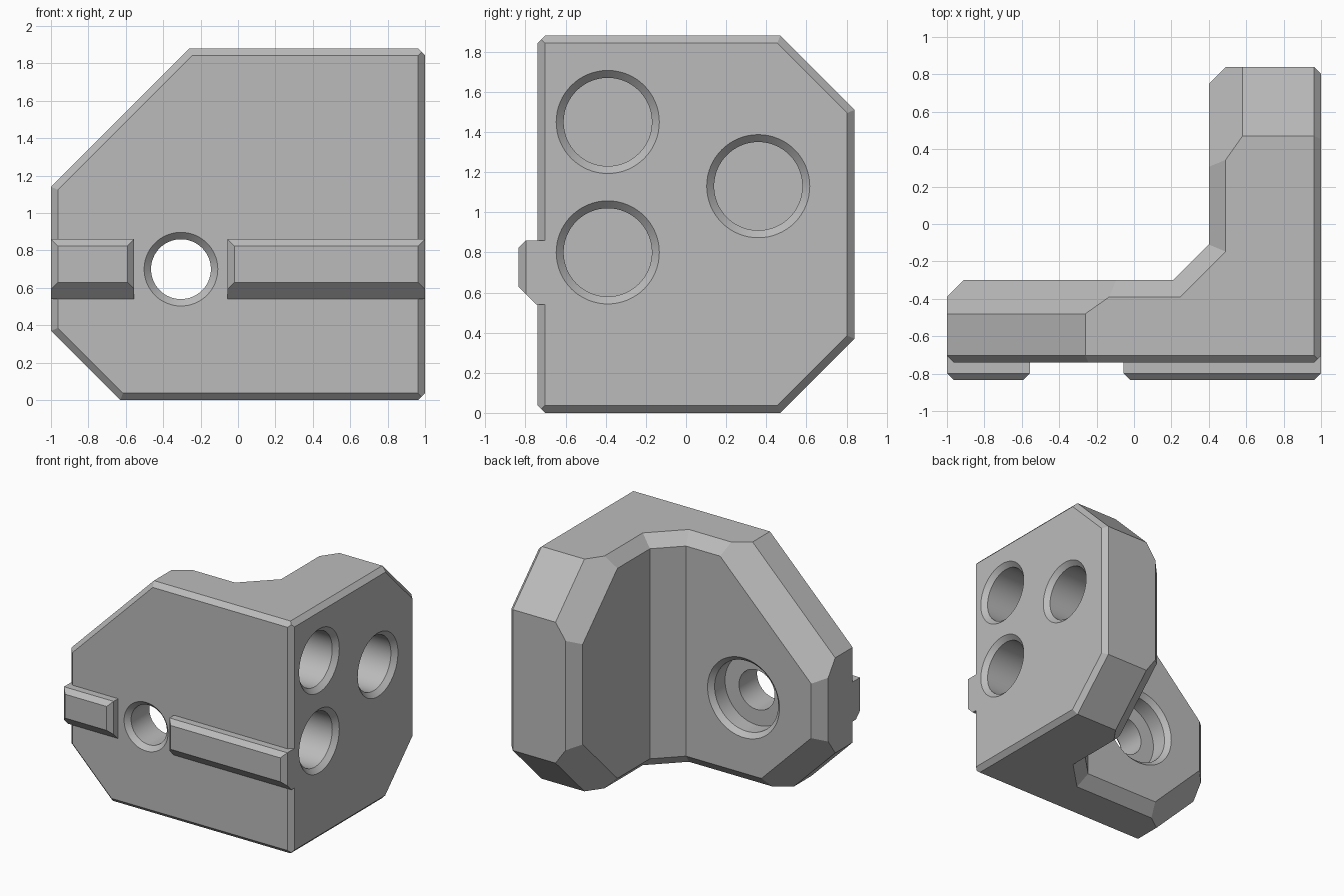
import bpy
import bmesh
import math
from mathutils import Vector

if "Cube" in bpy.data.objects:
    bpy.data.objects.remove(bpy.data.objects["Cube"])

grey = bpy.data.materials.new("plain_grey")
grey.use_nodes = True
GREY = (0.5, 0.5, 0.5, 1)
grey.diffuse_color = GREY
grey.node_tree.nodes["Principled BSDF"].inputs["Base Color"].default_value = GREY

SMALL, MID, BIG = 0.037, 0.09, 0.18
TOP, FRONT, BACK, END = 1.88, 0.74, 0.84, 1.0
INNER_Y, INNER_X = -0.30, 0.40
R = math.sqrt(0.5)


def new_object(name, bm):
    bmesh.ops.recalc_face_normals(bm, faces=bm.faces)
    mesh = bpy.data.meshes.new(name)
    bm.to_mesh(mesh)
    bm.free()
    obj = bpy.data.objects.new(name, mesh)
    bpy.context.collection.objects.link(obj)
    mesh.materials.append(grey)
    return obj


def convex(name, planes):
    """Solid kept on the inner side of every (normal, distance) plane."""
    bm = bmesh.new()
    bmesh.ops.create_cube(bm, size=8)
    for normal, dist in planes:
        n = Vector(normal)
        geom = bm.verts[:] + bm.edges[:] + bm.faces[:]
        bmesh.ops.bisect_plane(bm, geom=geom, dist=1e-5, plane_co=n * dist / n.length_squared,
                               plane_no=n, clear_outer=True)
        rim = [e for e in bm.edges if e.is_boundary]
        if rim:
            bmesh.ops.holes_fill(bm, edges=rim, sides=0)
    return new_object(name, bm)


def chamfer(a, b, size):
    """Plane that cuts the square edge between planes a and b."""
    return (Vector(a[0]) + Vector(b[0]), a[1] + b[1] - size)


def boolean(target, other, operation):
    mod = target.modifiers.new(operation, 'BOOLEAN')
    mod.operation = operation
    mod.solver = 'EXACT'
    mod.object = other
    bpy.context.view_layer.objects.active = target
    bpy.ops.object.modifier_apply(modifier=mod.name)
    bpy.data.objects.remove(other)


# Shared outer planes
top, bottom = ((0, 0, 1), TOP), ((0, 0, -1), 0)
front, right = ((0, -1, 0), FRONT), ((1, 0, 0), END)
left, back = ((-1, 0, 0), END), ((0, 1, 0), BACK)
inner_y, inner_x = ((0, 1, 0), INNER_Y), ((-1, 0, 0), -INNER_X)
outer_corner = [chamfer(front, right, SMALL)]
outer_corner += [chamfer(face, cap, SMALL) for face in (front, right) for cap in (top, bottom)]


def plate(name, outer, inner, end, slopes, others):
    planes = [top, bottom, outer, inner, end] + slopes + others + outer_corner
    planes += [chamfer(outer, p, SMALL) for p in [end] + slopes]
    planes += [chamfer(inner, p, MID) for p in (end, top, bottom)]
    planes += [chamfer(inner, p, BIG) for p in slopes]
    return convex(name, planes)


# Front plate with two sloped corners
front_slopes = [((-R, 0, R), (0.26 + TOP) * R), ((-R, 0, -R), 0.63 * R)]
body = plate("bracket_body", front, inner_y, left, front_slopes, [right])

# Side plate with two sloped corners
side_slopes = [((0, R, R), (0.47 + TOP) * R), ((0, R, -R), 0.47 * R)]
side = plate("side_plate", right, inner_x, back, side_slopes, [front])
boolean(body, side, 'UNION')

# Gusset across the inside corner
face = ((-R, R, 0), -0.51 * R)
gusset = convex("gusset", [top, bottom, face, ((1, 0, 0), 0.8), ((0, -1, 0), 0.6),
                           ((0, 1, 0), -0.02), chamfer(face, top, MID), chamfer(face, bottom, MID)])
boolean(body, gusset, 'UNION')


# Locating rails on the front
def rail(name, x0, x1):
    nose, roof = ((0, -1, 0), 0.835), ((0, 0, 1), 0.86)
    floor = ((0, 0, -1), -0.54)
    ends = [((-1, 0, 0), -x0), ((1, 0, 0), x1)]
    planes = [nose, roof, floor, ((0, 1, 0), -0.6), chamfer(nose, floor, MID)] + ends
    planes += [chamfer(nose, p, SMALL) for p in ends + [roof]]
    return convex(name, planes)


for name, x0, x1 in (("left_rail", -END, -0.555), ("right_rail", -0.055, END)):
    boolean(body, rail(name, x0, x1), 'UNION')


# Round cutters, as stepped profiles of (radius, depth) turned about an axis
def drill(origin, direction, profile, sides=64):
    bm = bmesh.new()
    d = Vector(direction)
    u = d.orthogonal().normalized()
    v = d.cross(u)
    rings = []
    for radius, depth in profile:
        angles = [2 * math.pi * i / sides for i in range(sides)]
        rings.append([bm.verts.new(Vector(origin) + d * depth
                                   + (u * math.cos(a) + v * math.sin(a)) * radius) for a in angles])
    for a, b in zip(rings, rings[1:]):
        for i in range(sides):
            j = (i + 1) % sides
            bm.faces.new((a[i], a[j], b[j], b[i]))
    bm.faces.new(rings[0])
    bm.faces.new(rings[-1])
    cutter = new_object("drill_cutter", bm)
    cutter.hide_render = True
    boolean(body, cutter, 'DIFFERENCE')


def mouth(radius):
    """Countersunk opening, started just outside the surface."""
    return [(radius + SMALL + 0.01, -0.01), (radius, SMALL)]


# Three blind sockets in the right side
for y, z in ((-0.39, 1.45), (-0.39, 0.80), (0.36, 1.13)):
    drill((END, y, z), (-1, 0, 0), mouth(0.22) + [(0.22, 0.45)])

# Bolt hole through the front plate, counterbored from behind
bolt_x, bolt_z = -0.305, 0.70
drill((bolt_x, -FRONT, bolt_z), (0, 1, 0), mouth(0.16) + [(0.16, 0.5)])
drill((bolt_x, INNER_Y, bolt_z), (0, -1, 0), mouth(0.285) + [(0.285, 0.17)])

# Merge flat regions and shade the bores smooth
bm = bmesh.new()
bm.from_mesh(body.data)
bmesh.ops.remove_doubles(bm, verts=bm.verts, dist=1e-4)
bmesh.ops.dissolve_limit(bm, angle_limit=0.01, verts=bm.verts, edges=bm.edges)
bm.to_mesh(body.data)
bm.free()
bpy.ops.object.select_all(action='DESELECT')
body.select_set(True)
bpy.context.view_layer.objects.active = body
bpy.ops.object.shade_smooth_by_angle(angle=math.radians(20))
